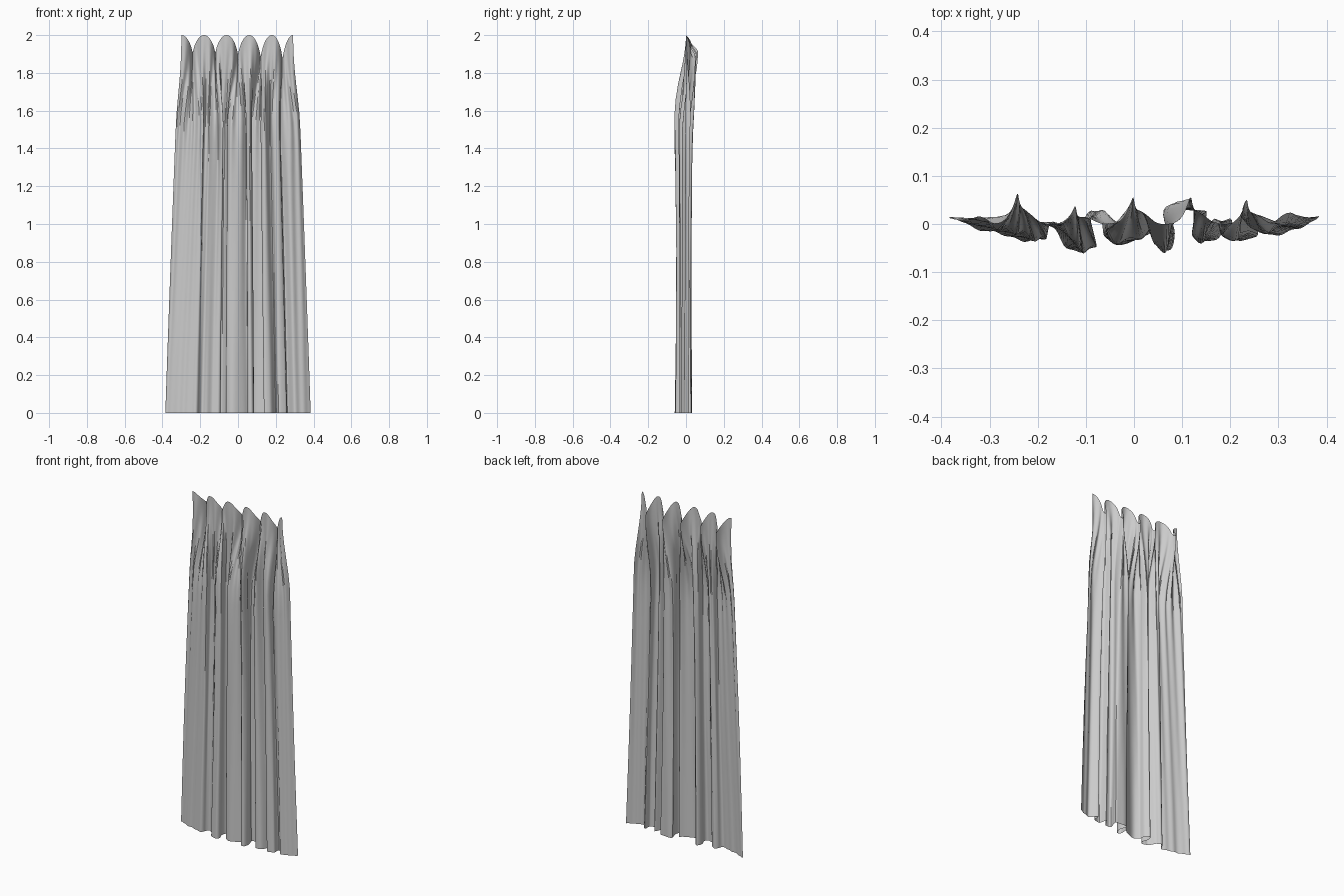
import bpy, bmesh, math, random
from mathutils import Vector

if "Cube" in bpy.data.objects:
    bpy.data.objects.remove(bpy.data.objects["Cube"])

random.seed(4)
SUB = 5          # columns per control point
SEG = 6          # control points per hanging bay

# Floor outline of the folds: six control points per bay between hooks
floor_path = [
    (-.385, .012), (-.365, .010), (-.335, -.008), (-.30, -.015), (-.27, -.022), (-.24, -.033),
    (-.215, -.032), (-.205, -.005), (-.185, .002), (-.165, -.012), (-.14, -.048), (-.115, -.058),
    (-.092, -.045), (-.105, .005), (-.085, .028), (-.068, .005), (-.062, -.025), (-.035, -.042),
    (.02, -.028), (.052, -.005), (.052, -.045), (.075, -.056), (.085, -.02), (.072, .025),
    (.105, .030), (.15, .025), (.138, -.028), (.17, -.034), (.20, .010), (.215, -.032),
    (.255, -.026), (.262, .012), (.30, -.022), (.335, -.010), (.365, .0), (.385, .018)]
# Hooks along the rail, then for each bay: back bulge and depth of the sag
hooks = [-.300, -.180, -.060, .060, .180, .292]
bays = [(.058, .09), (.030, .09), (.050, .10), (.050, .11), (.044, .12)]


def catmull(pts, t):
    """Smooth point on a control path, t in 0..1."""
    n = len(pts) - 1
    f = min(t * n, n - 1e-6)
    i = int(f)
    u = f - i
    a, b, c, d = [Vector(pts[min(max(i + k, 0), n)]) for k in (-1, 0, 1, 2)]
    return 0.5 * (2 * b + (c - a) * u + (2 * a - 5 * b + 4 * c - d) * u ** 2
                  + (3 * b - a - 3 * c + d) * u ** 3)


def top_edge(t):
    """Scalloped top hem: pinned at the hooks, sagging backwards between."""
    f = min(t * 5, 5 - 1e-6)
    i = int(f)
    u = f - i
    bulge, sag = bays[i]
    s = math.sin(math.pi * u)
    # ease the width so hook tops are round and valleys are narrow
    x = hooks[i] + (hooks[i + 1] - hooks[i]) * (u + .13 * math.sin(2 * math.pi * u))
    y = bulge * s ** 2 - .010 * math.sin(4 * math.pi * u) * s
    return Vector((x, y, 2 - sag * s ** 2))


def smooth(v):
    v = min(max(v, 0), 1)
    return v * v * (3 - 2 * v)


# Curtain cloth: blend from the top hem into straight hanging folds
heights = [0, .015, .03, .05, .075, .10, .13, .17, .21, .26, .33, .42, .55, .7, .85, 1]
cols = (len(floor_path) - 1) * SUB
phase = [random.uniform(0, 6.28) for _ in range(3)]
bm = bmesh.new()
grid = []
for v in heights:
    row = []
    for c in range(cols + 1):
        t = c / cols
        top = top_edge(t)
        low = catmull(floor_path, t)
        z = top.z + (.008 - top.z) * v
        w = smooth(v / .24)
        width = .80 + .20 * (1 - z / 2.0) ** .9
        swell = .85 + .15 * abs(v - .6) / .4 + .15 * math.exp(-((v - .11) / .07) ** 2)
        x = top.x * (1 - w) + low.x * width * w
        y = top.y * (1 - w) + low.y * swell * w
        # fine creases that fan out below the hooks
        k = .005 * math.sin(math.pi * min(v / .3, 1)) + .0025 * w
        y += k * math.sin(t * 150 + phase[0] + v * 5)
        x += .4 * k * math.sin(t * 95 + phase[1] - v * 4) * math.sin(math.pi * t)
        row.append(bm.verts.new((x, y, z)))
    grid.append(row)
for a, b in zip(grid, grid[1:]):
    for c in range(cols):
        bm.faces.new((a[c], b[c], b[c + 1], a[c + 1]))
for vert in bm.verts:
    if vert.co.z < .05:
        vert.co.z -= .008
mesh = bpy.data.meshes.new("curtain")
bm.to_mesh(mesh)
bm.free()
curtain = bpy.data.objects.new("curtain", mesh)
bpy.context.collection.objects.link(curtain)
bpy.context.view_layer.objects.active = curtain
curtain.select_set(True)
bpy.ops.object.shade_smooth_by_angle(angle=math.radians(40))
